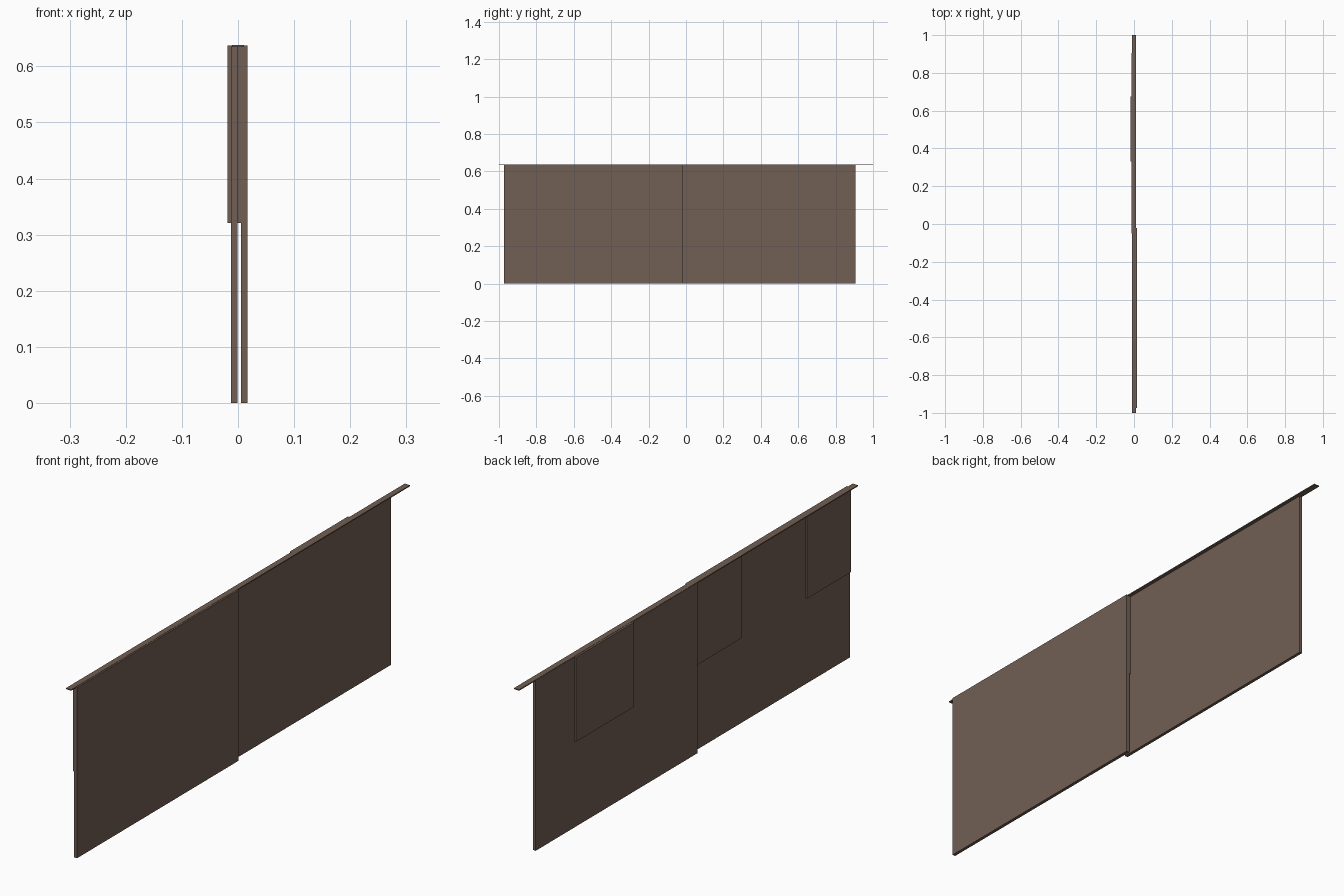
import bpy
import bmesh
from mathutils import Vector

if "Cube" in bpy.data.objects:
    bpy.data.objects.remove(bpy.data.objects["Cube"])

# One flat colour for the whole sliding screen
brown = bpy.data.materials.new("dark_brown")
brown.diffuse_color = (0.165, 0.115, 0.088, 1.0)
brown.use_nodes = True
brown.node_tree.nodes["Principled BSDF"].inputs["Base Color"].default_value = brown.diffuse_color


def box(name, x, y, z):
    """Box given by its (min, max) range on each axis."""
    lo, hi = Vector((x[0], y[0], z[0])), Vector((x[1], y[1], z[1]))
    bm = bmesh.new()
    bmesh.ops.create_cube(bm, size=1)
    size, mid = hi - lo, (lo + hi) / 2
    for v in bm.verts:
        v.co = Vector(a * b for a, b in zip(v.co, size)) + mid
    mesh = bpy.data.meshes.new(name)
    bm.to_mesh(mesh)
    bm.free()
    mesh.materials.append(brown)
    obj = bpy.data.objects.new(name, mesh)
    bpy.context.collection.objects.link(obj)
    return obj


TOP = 0.638
RIGHT_LAYER = (0.005, 0.017)
LEFT_LAYER = (-0.0125, -0.001)

# Two overlapping sliding panels
box("right_panel", RIGHT_LAYER, (-0.974, -0.02), (0, TOP - 0.001))
box("left_panel", LEFT_LAYER, (-0.05, 0.905), (0, TOP - 0.001))

# Thin hanger plates fixed to the panel backs, upper half only
hangers = [
    ("hanger_plate_end", RIGHT_LAYER[0], (-0.974, -0.714)),
    ("hanger_plate_middle", RIGHT_LAYER[0], (-0.325, -0.02)),
    ("hanger_plate_far", LEFT_LAYER[0], (0.332, 0.675)),
]
for name, back, span in hangers:
    box(name, (back - 0.006, back), span, (0.321, TOP - 0.001))

# Flat rail running along the top
box("top_rail", (-0.011, 0.011), (-1, 1), (TOP - 0.004, TOP))
